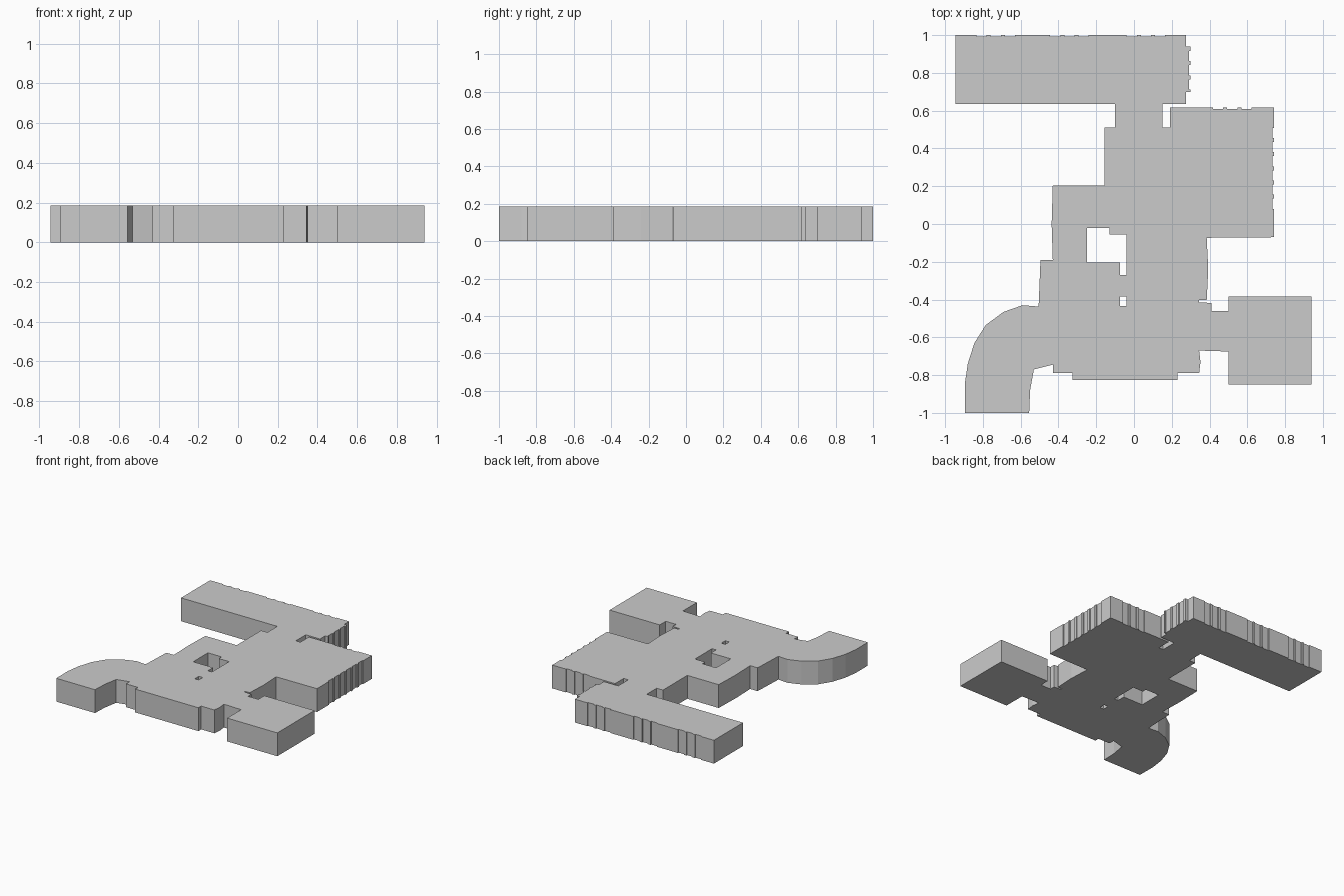
import bpy, bmesh
from mathutils import Vector

if "Cube" in bpy.data.objects:
    bpy.data.objects.remove(bpy.data.objects["Cube"])

HEIGHT = 0.185
DEPTH = 0.008   # depth of the window bays
BAY, PITCH = 0.054, 0.075


def bays(a, b, starts):
    """Wall from a to b (counter-clockwise) with shallow recesses at given distances."""
    a, b = Vector(a), Vector(b)
    d = (b - a).normalized()
    inward = Vector((-d.y, d.x)) * DEPTH
    pts = [a]
    for s in starts:
        p, q = a + d * s, a + d * (s + BAY)
        pts += [p, p + inward, q + inward, q]
    return [tuple(p) for p in pts + [b]]


def group(start, n=3):
    return [start + i * PITCH for i in range(n)]


# Outline, counter-clockwise from the foot of the curved wing
curved_wing_inner = [(-0.895, -1), (-0.555, -1), (-0.55, -0.88), (-0.53, -0.77), (-0.43, -0.745)]
south_front = [(-0.43, -0.79), (-0.325, -0.79), (-0.325, -0.825), (0.23, -0.825),
               (0.23, -0.79), (0.345, -0.79), (0.352, -0.73), (0.345, -0.67), (0.5, -0.675)]
east_pavilion = [(0.5, -0.85), (0.94, -0.85), (0.94, -0.385), (0.5, -0.385), (0.5, -0.46),
                 (0.41, -0.46), (0.41, -0.418), (0.345, -0.415), (0.345, -0.403),
                 (0.385, -0.403), (0.393, -0.24), (0.385, -0.073)]
east_wing = (bays((0.742, -0.07), (0.742, 0.618), group(0.15, 6))
             + bays((0.742, 0.618), (0.19, 0.618), group(0.12))[1:]
             + [(0.19, 0.51), (0.15, 0.51), (0.15, 0.635)])
north_wing = ([(0.275, 0.635), (0.275, 0.7)]
              + bays((0.3, 0.7), (0.3, 0.94), group(0.012))
              + [(0.275, 0.94)]
              + bays((0.275, 1), (-0.945, 1), group(0.11) + group(0.515) + group(0.905))
              + [(-0.945, 0.635), (-0.1, 0.635)])
west_side = [(-0.1, 0.51), (-0.155, 0.51), (-0.155, 0.205), (-0.43, 0.205), (-0.436, 0),
             (-0.43, -0.19), (-0.495, -0.19), (-0.505, -0.437)]
curved_wing_outer = [(-0.59, -0.43), (-0.69, -0.465), (-0.785, -0.535), (-0.845, -0.63),
                     (-0.88, -0.74), (-0.896, -0.85)]
outline = (curved_wing_inner + south_front + east_pavilion + east_wing
           + north_wing + west_side + curved_wing_outer)

# Open courtyards
courtyard = [(-0.25, -0.02), (-0.13, -0.02), (-0.13, -0.055), (-0.04, -0.055),
             (-0.04, -0.27), (-0.075, -0.27), (-0.075, -0.205), (-0.25, -0.205)]
light_well = [(-0.075, -0.435), (-0.04, -0.435), (-0.04, -0.385), (-0.075, -0.385)]

# Fill the plan and raise it to full height
curve = bpy.data.curves.new("building_plan", 'CURVE')
curve.dimensions = '2D'
curve.fill_mode = 'BOTH'
curve.extrude = HEIGHT / 2
for loop in (outline, courtyard, light_well):
    spline = curve.splines.new('POLY')
    spline.points.add(len(loop) - 1)
    for point, (x, y) in zip(spline.points, loop):
        point.co = (x, y, 0, 1)
    spline.use_cyclic_u = True
plan = bpy.data.objects.new("building_plan", curve)
bpy.context.collection.objects.link(plan)
bpy.context.view_layer.update()

# Convert to a clean, closed, flat-shaded mesh
mesh = bpy.data.meshes.new_from_object(plan.evaluated_get(bpy.context.evaluated_depsgraph_get()))
bpy.data.objects.remove(plan)
bm = bmesh.new()
bm.from_mesh(mesh)
bmesh.ops.translate(bm, verts=bm.verts, vec=(0, 0, HEIGHT / 2))
bmesh.ops.remove_doubles(bm, verts=bm.verts, dist=0.0005)
bmesh.ops.recalc_face_normals(bm, faces=bm.faces)
for f in bm.faces:
    f.smooth = False
bm.to_mesh(mesh)
bm.free()
mesh.name = "building_block"
building = bpy.data.objects.new("building_block", mesh)
bpy.context.collection.objects.link(building)
